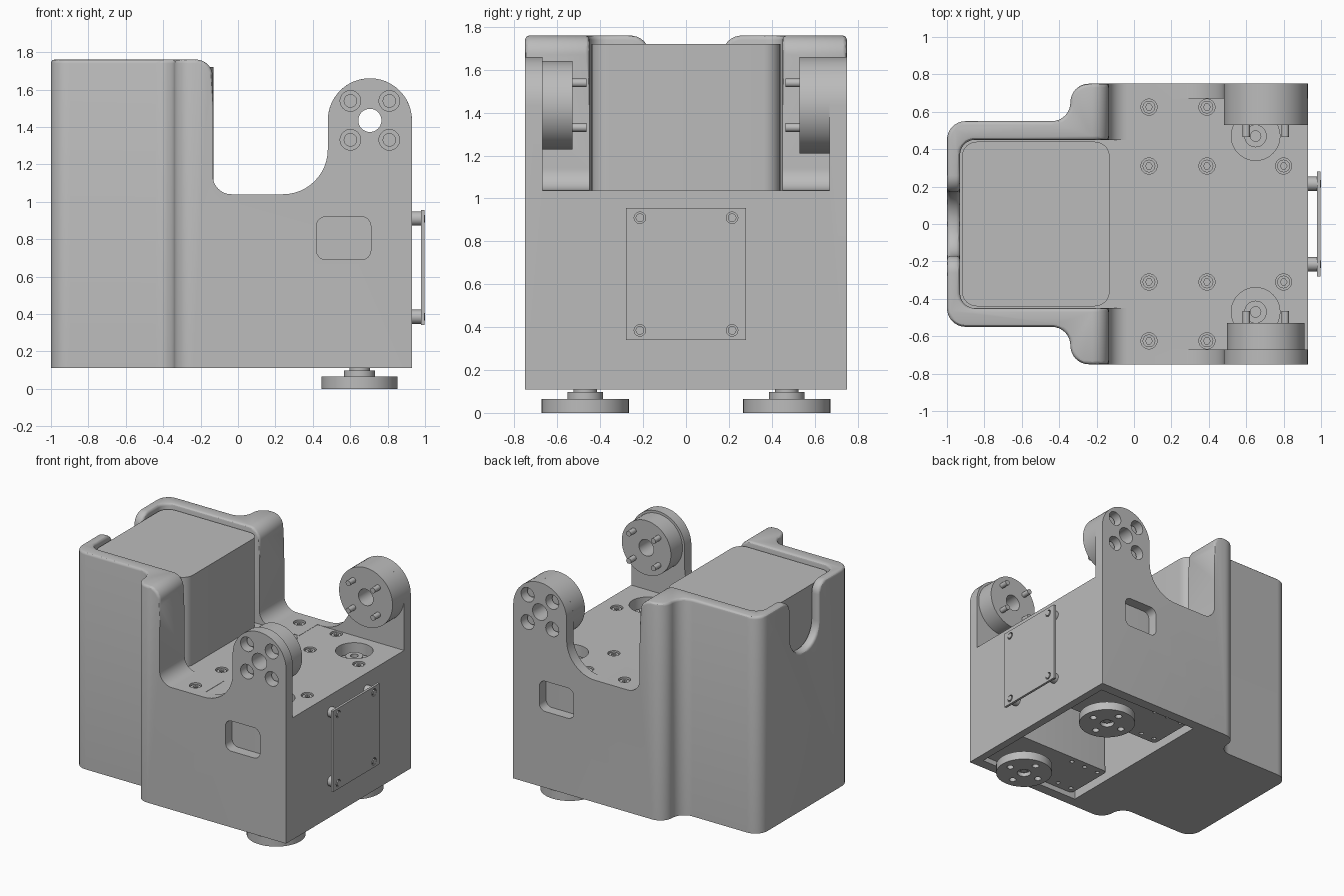
import bpy, bmesh, math
from mathutils import Vector

cube = bpy.data.objects.get("Cube")
if cube:
    bpy.data.objects.remove(cube)

mat = bpy.data.materials.new("plain grey")
mat.use_nodes = True
GREY = (0.5, 0.5, 0.5, 1)
mat.diffuse_color = GREY
mat.node_tree.nodes["Principled BSDF"].inputs["Base Color"].default_value = GREY

AXES = {"x": lambda a, b, h: (h, a, b),
        "y": lambda a, b, h: (a, h, b),
        "z": lambda a, b, h: (a, b, h)}


def rounded(corners, steps=8):
    """Polygon from (a, b, radius) corners, each filleted with an arc."""
    pts = []
    for i, (a, b, r) in enumerate(corners):
        p = Vector((a, b))
        if r == 0:
            pts.append(p)
            continue
        u = (Vector(corners[i - 1][:2]) - p).normalized()
        v = (Vector(corners[(i + 1) % len(corners)][:2]) - p).normalized()
        half = u.angle(v) / 2
        centre = p + (u + v).normalized() * (r / math.sin(half))
        start = p + u * (r / math.tan(half)) - centre
        end = p + v * (r / math.tan(half)) - centre
        turn = start.angle_signed(end)
        for k in range(steps + 1):
            t = -turn * k / steps
            pts.append(centre + Vector((start.x * math.cos(t) - start.y * math.sin(t),
                                        start.x * math.sin(t) + start.y * math.cos(t))))
    return pts


def rect(a0, a1, b0, b1, r=0):
    return rounded([(a0, b0, r), (a1, b0, r), (a1, b1, r), (a0, b1, r)])


def circle(a, b, r, n=32):
    return [(a + r * math.cos(2 * math.pi * k / n), b + r * math.sin(2 * math.pi * k / n))
            for k in range(n)]


def build(name, *prisms):
    """Object made of prisms, each (outline, axis, low, high)."""
    bm = bmesh.new()
    for pts, axis, lo, hi in prisms:
        f = AXES[axis]
        low = [bm.verts.new(f(p[0], p[1], lo)) for p in pts]
        high = [bm.verts.new(f(p[0], p[1], hi)) for p in pts]
        bm.faces.new(low)
        bm.faces.new(high)
        for i in range(len(pts)):
            bm.faces.new((low[i - 1], low[i], high[i], high[i - 1]))
    bmesh.ops.recalc_face_normals(bm, faces=bm.faces)
    mesh = bpy.data.meshes.new(name)
    bm.to_mesh(mesh)
    bm.free()
    mesh.materials.append(mat)
    ob = bpy.data.objects.new(name, mesh)
    bpy.context.collection.objects.link(ob)
    return ob


def carve(ob, *prisms, op="DIFFERENCE"):
    cutter = build("cutter", *prisms)
    cutter.hide_render = True
    mod = ob.modifiers.new("carve", "BOOLEAN")
    mod.operation, mod.solver, mod.object = op, "EXACT", cutter
    deps = bpy.context.evaluated_depsgraph_get()
    mesh = bpy.data.meshes.new_from_object(ob.evaluated_get(deps))
    ob.modifiers.clear()
    ob.data = mesh
    bpy.data.objects.remove(cutter)


# Housing: plan outline intersected with side profile
FLOOR, DECK, TOP = 0.11, 1.04, 1.76
half = [(-1, -0.55, 0.1), (-0.34, -0.55, 0.099), (-0.34, -0.75, 0.099), (1.2, -0.75, 0)]
plan = rounded(half + [(a, -b, r) for a, b, r in reversed(half)])
side = rounded([(-1.2, FLOOR, 0), (0.93, FLOOR, 0), (0.93, 1.66, 0.2249), (0.48, 1.66, 0.2249),
                (0.48, DECK, 0.24), (-0.135, DECK, 0.1), (-0.135, TOP, 0.09), (-1.2, TOP, 0)], 12)
housing = build("housing", (plan, "z", -1, 3))
carve(housing, (side, "y", -1, 1), op="INTERSECT")

# Pack bay and back wall notch
carve(housing, (rounded([(-0.93, -0.45, 0.08), (0.25, -0.45, 0), (0.25, 0.45, 0),
                         (-0.93, 0.45, 0.08)]), "z", DECK - 0.002, 3))
carve(housing, (rounded([(-0.17, 1.31, 0.16), (0.17, 1.31, 0.16), (0.17, TOP, 0.09), (0.4, TOP, 0),
                         (0.4, 2, 0), (-0.4, 2, 0), (-0.4, TOP, 0), (-0.17, TOP, 0.09)]),
                "x", -1.2, -0.88))

# Soft rim around the top of the bay walls
bm = bmesh.new()
bm.from_mesh(housing.data)
bmesh.ops.remove_doubles(bm, verts=bm.verts, dist=0.0005)
bmesh.ops.dissolve_limit(bm, angle_limit=0.01, verts=bm.verts, edges=bm.edges)
rim = [e for e in bm.edges if len(e.link_faces) == 2 and e.calc_face_angle() > 1.0
       and all(v.co.x < -0.1 and v.co.z > 1.28 for v in e.verts)
       and abs(e.verts[0].co.z - e.verts[1].co.z) < 0.25]
bmesh.ops.bevel(bm, geom=rim, offset=0.02, segments=3, profile=0.5, affect="EDGES", clamp_overlap=True)
bm.to_mesh(housing.data)
bm.free()

# Space between the ears, open underside, windows and holes
carve(housing, (rect(0.2, 1.2, -0.67, 0.67), "z", DECK - 0.002, 3))
carve(housing, (rect(0, 0.87, -0.67, 0.67), "z", 0, 0.95))
carve(housing, (rect(0.42, 0.71, 0.69, 0.92, 0.05), "y", -1, 1))
EX, EZ, HORN_X, HORN_Y = 0.705, 1.435, 0.65, 0.47
bolts = [(EX + 0.104 * i, EZ + 0.104 * j) for i in (-1, 1) for j in (-1, 1)]
carve(housing, (circle(EX, EZ, 0.062), "y", -1, 1), *[(circle(a, b, 0.055), "y", -1, 1) for a, b in bolts])
screws = [(x, s * y) for s in (-1, 1)
          for x, y in ((0.08, 0.31), (0.08, 0.625), (0.39, 0.31), (0.39, 0.625), (0.8, 0.31))]
carve(housing, *[(circle(x, y, 0.043), "z", 1.0, 1.2) for x, y in screws])
carve(housing, *[(circle(HORN_X, s * HORN_Y, 0.13, 48), "z", 0.9, 1.2) for s in (-1, 1)])

# Deck screws
deck_screws = build("deck_screws", *[(circle(x, y, 0.034, 20), "z", 0.98, 1.03) for x, y in screws])
carve(deck_screws, *[(circle(x, y, 0.018, 6), "z", 1.01, 1.1) for x, y in screws])

# Pack standing in the bay
pack = build("pack", (rect(-0.92, -0.13, -0.44, 0.44, 0.08), "z", DECK - 0.01, 1.72))
parts = [housing, deck_screws, pack]

for s, word in ((-1, "front"), (1, "back")):
    def span(lo, hi):
        return ("y", s * lo, s * hi)

    # Ear disc with pins and bolt heads
    disc = build(word + "_ear_disc", (circle(EX, EZ, 0.225 if s > 0 else 0.207, 64), *span(0.53, 0.671)))
    carve(disc, (circle(EX, EZ, 0.062), *span(0.4, 0.8)))
    pins = build(word + "_ear_pins", *[(circle(a, b, 0.02, 16), *span(0.465, 0.535)) for a, b in bolts],
                 *[(circle(a, b, 0.036, 20), *span(0.67, 0.7)) for a, b in bolts])

    # Motor above each foot, with cover plate
    y = s * HORN_Y
    motor = build(word + "_motor", (rect(0.04, 0.85, y - 0.2, y + 0.2, 0.02), "z", 0.2, 0.94))
    cover = build(word + "_motor_cover", (rect(0.03, 0.86, y - 0.2, y + 0.2, 0.03), "z", 0.15, 0.2))
    carve(cover, *[(circle(x, y + d, 0.016, 12), "z", 0.1, 0.18)
                   for x in (0.08, 0.2, 0.32) for d in (-0.15, 0.15)])
    hub = build(word + "_top_hub", (circle(HORN_X, y, 0.06), "z", 0.93, 1.0))
    carve(hub, (circle(HORN_X, y, 0.028, 16), "z", 0.96, 1.1))

    # Round foot
    foot = build(word + "_foot", (circle(HORN_X, y, 0.203, 64), "z", 0, 0.065))
    holes = [(HORN_X + 0.13 * i, y + 0.13 * j) for i, j in ((1, 0), (-1, 0), (0, 1), (0, -1))]
    carve(foot, *[(circle(a, b, 0.025, 16), "z", -0.1, 0.2) for a, b in holes],
          (circle(HORN_X, y, 0.05), "z", -0.1, 0.03))
    stem = build(word + "_foot_stem", (circle(HORN_X, y, 0.083), "z", 0.06, 0.097),
                 (circle(HORN_X, y, 0.055), "z", 0.09, 0.16), (circle(HORN_X, y, 0.025, 16), "z", 0.015, 0.04))
    parts += [disc, pins, motor, cover, hub, foot, stem]

# Panel on standoffs at the open end
posts = [(y, z) for y in (-0.215, 0.215) for z in (0.385, 0.91)]
panel = build("end_panel", (rect(-0.28, 0.28, 0.34, 0.955), "x", 0.978, 0.996))
carve(panel, *[(circle(y, z, 0.027, 20), "x", 0.9, 1.1) for y, z in posts])
standoffs = build("panel_standoffs", *[(circle(y, z, 0.038, 24), "x", 0.92, 0.98) for y, z in posts])
heads = build("panel_screws", *[(circle(y, z, 0.02, 20), "x", 0.97, 1.0) for y, z in posts])
parts += [panel, standoffs, heads]

# Smooth curved walls, keep edges sharp
bpy.ops.object.select_all(action="DESELECT")
for ob in parts:
    ob.select_set(True)
bpy.context.view_layer.objects.active = housing
bpy.ops.object.shade_smooth_by_angle(angle=math.radians(30))
